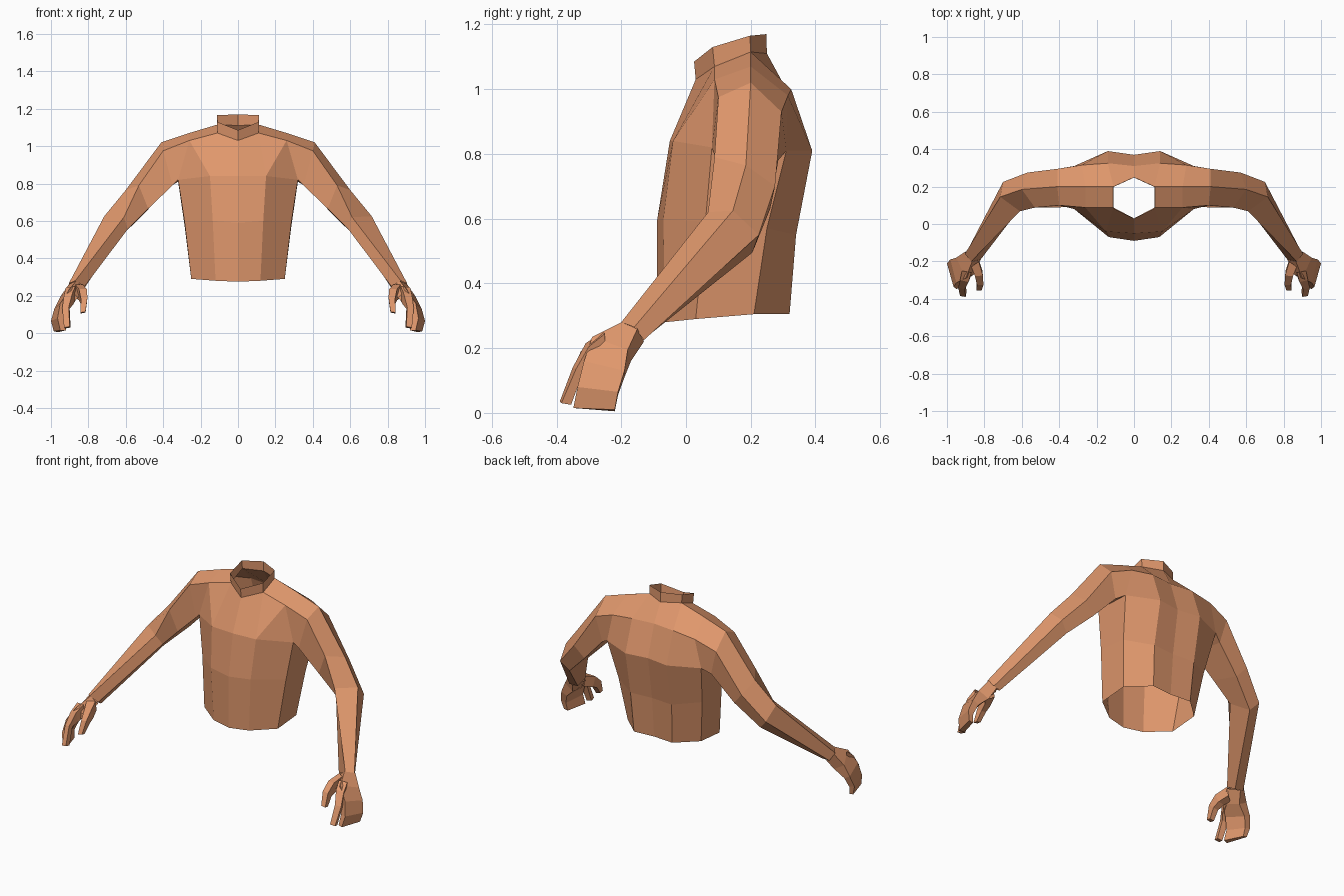
import bpy, bmesh

skin = bpy.data.materials.new("skin")
skin.diffuse_color = (0.74, 0.31, 0.15, 1)


def part(name, points, faces):
    """Flat shaded half part, mirrored across x."""
    bm = bmesh.new()
    verts = [bm.verts.new(p) for p in points]
    for f in faces:
        bm.faces.new([verts[i] for i in f])
    bmesh.ops.recalc_face_normals(bm, faces=bm.faces)
    me = bpy.data.meshes.new(name)
    bm.to_mesh(me)
    bm.free()
    me.materials.append(skin)
    ob = bpy.data.objects.new(name, me)
    bpy.context.collection.objects.link(ob)
    mod = ob.modifiers.new("mirror", 'MIRROR')
    mod.use_clip = True
    mod.merge_threshold = 0.001
    return ob


def loft(name, rings, closed=True, cap=False):
    """Skin equal-length rings of points."""
    n = len(rings[0])
    faces = []
    for r in range(len(rings) - 1):
        for i in range(n if closed else n - 1):
            j = (i + 1) % n
            faces.append((r * n + i, r * n + j, (r + 1) * n + j, (r + 1) * n + i))
    if cap:
        faces.append(tuple(range((len(rings) - 1) * n, len(rings) * n)))
    return part(name, [p for r in rings for p in r], faces)


# Waist to chest: half rings from front centre round to back centre
chest = [(0, -.05, .84), (.15, -.04, .84), (.32, .08, .82),
         (.32, .31, .81), (.14, .39, .81), (0, .37, .81)]
loft("torso", [
    [(0, -.09, .275), (.12, -.065, .28), (.25, .03, .29),
     (.25, .21, .305), (.13, .32, .305), (0, .31, .305)],
    [(0, -.09, .59), (.135, -.07, .6), (.285, .06, .59),
     (.285, .25, .57), (.14, .34, .55), (0, .33, .55)],
    chest], closed=False)

# Neck collar, an open hexagon
neck = [(0, .03, 1.03), (.11, .088, 1.07), (.11, .2, 1.115), (0, .25, 1.11)]
rim = [(0, .025, 1.085), (.112, .082, 1.13), (.112, .197, 1.165), (0, .248, 1.17)]
loft("neck_collar", [neck, rim], closed=False)

# Arm: rings run front, top, back, under back, under front
shoulder = [(.40, .10, .975), (.41, .2, 1.02), (.41, .295, .93),
            (.37, .285, .78), (.35, .09, .79)]
loft("arm", [
    shoulder,
    [(.53, .088, .79), (.60, .185, .765), (.57, .275, .70),
     (.51, .26, .63), (.48, .10, .665)],
    [(.61, .068, .62), (.715, .145, .625), (.70, .225, .55),
     (.65, .205, .495), (.59, .11, .555)],
    [(.87, -.2, .28), (.905, -.16, .265), (.885, -.13, .225),
     (.835, -.14, .22), (.82, -.19, .25)]])

# Shoulder yoke joining chest, neck and arm
extra = [(.26, .088, 1.03), (.26, .2, 1.07), (.28, .315, .98),
         (.14, .325, 1.0), (0, .31, 1.0)]
C, N, A, E = 0, 6, 10, 15
part("shoulders", chest + neck + shoulder + extra, [
    (C, C + 1, N + 1, N), (C + 1, E, N + 1), (C + 1, C + 2, E),
    (C + 2, A + 4, A, E),
    (N + 1, E, E + 1, N + 2), (E, A, A + 1, E + 1),
    (N + 2, E + 1, E + 2, E + 3), (E + 1, A + 1, A + 2, E + 2),
    (N + 2, E + 3, E + 4, N + 3), (C + 5, C + 4, E + 3, E + 4),
    (C + 4, C + 3, E + 2, E + 3), (C + 3, A + 3, A + 2, E + 2),
    (C + 2, C + 3, A + 3, A + 4)])

# Palm curving into the joined fingers
loft("hand", [
    [(.865, -.2, .28), (.905, -.15, .26), (.865, -.13, .22), (.82, -.19, .24)],
    [(.90, -.29, .235), (.95, -.18, .195), (.89, -.17, .16), (.855, -.27, .19)],
    [(.95, -.315, .16), (.982, -.19, .13), (.945, -.19, .11), (.90, -.30, .14)],
    [(.965, -.335, .08), (1.0, -.21, .065), (.965, -.21, .055), (.925, -.32, .075)],
    [(.95, -.348, .015), (.985, -.22, .01), (.96, -.22, .005), (.92, -.335, .015)]],
    cap=True)

# Index finger
loft("index_finger", [
    [(.87, -.26, .25), (.92, -.25, .245), (.91, -.25, .17), (.865, -.25, .18)],
    [(.885, -.31, .215), (.93, -.30, .205), (.925, -.295, .15), (.88, -.30, .155)],
    [(.905, -.35, .14), (.94, -.34, .135), (.935, -.318, .125), (.90, -.325, .13)],
    [(.90, -.39, .035), (.93, -.385, .03), (.925, -.355, .025), (.895, -.36, .03)]],
    cap=True)

# Thumb
loft("thumb", [
    [(.83, -.2, .26), (.87, -.23, .26), (.87, -.22, .19), (.83, -.19, .20)],
    [(.808, -.275, .235), (.85, -.28, .235), (.85, -.25, .175), (.81, -.25, .18)],
    [(.805, -.325, .19), (.84, -.325, .185), (.84, -.29, .155), (.808, -.29, .16)],
    [(.815, -.355, .115), (.842, -.355, .11), (.842, -.328, .105), (.815, -.328, .11)]],
    cap=True)
